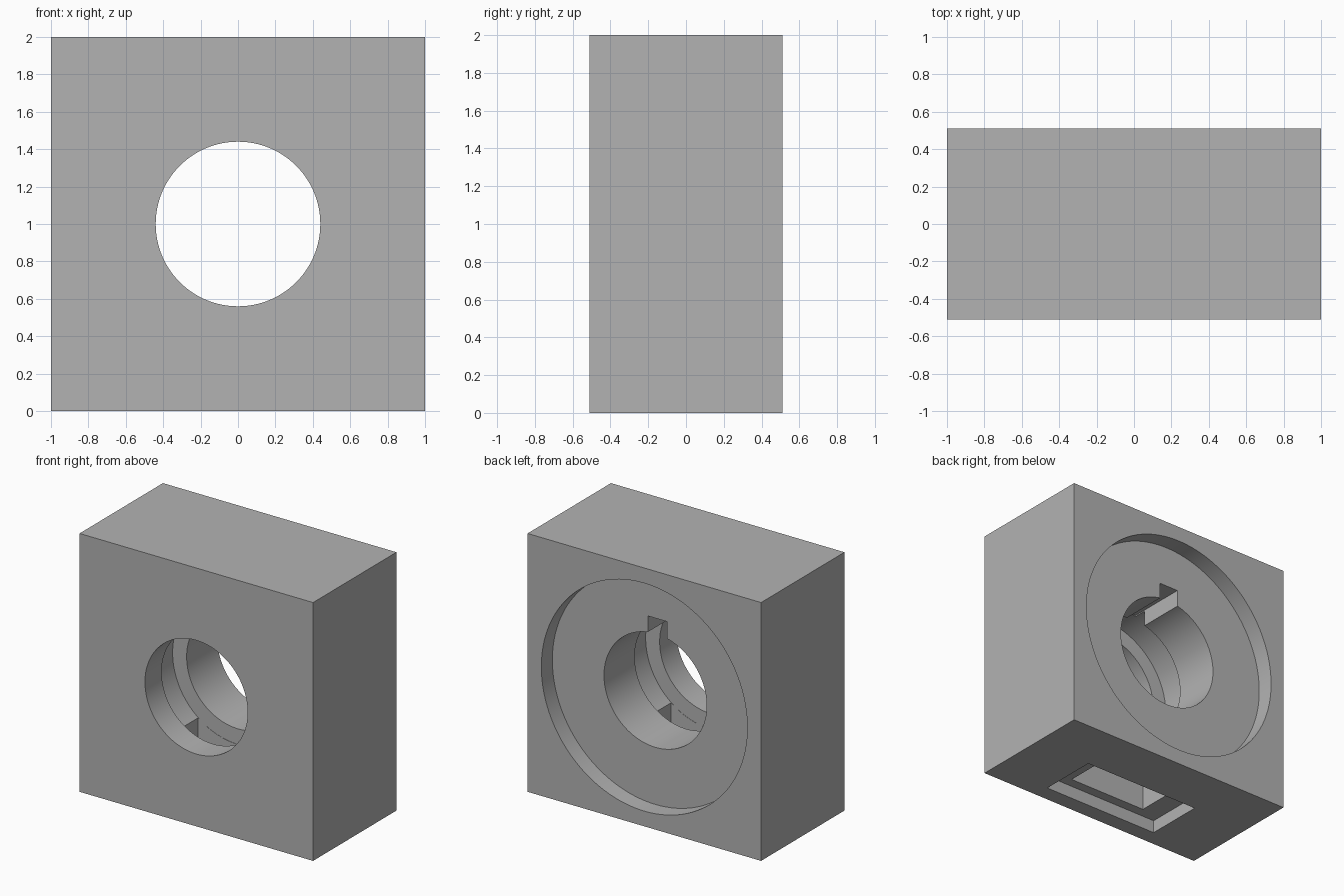
import bpy
import math

cube = bpy.data.objects.get("Cube")
if cube:
    bpy.data.objects.remove(cube, do_unlink=True)

HALF_DEPTH = 0.51
AXIS_Z = 1.0

grey = bpy.data.materials.new("plain_grey")
grey.use_nodes = True
colour = (0.45, 0.45, 0.45, 1)
grey.diffuse_color = colour
grey.node_tree.nodes["Principled BSDF"].inputs["Base Color"].default_value = colour


def box(name, x, y, z):
    """Box spanning the given (low, high) ranges."""
    bpy.ops.mesh.primitive_cube_add(size=1, location=[sum(r) / 2 for r in (x, y, z)])
    ob = bpy.context.object
    ob.name = name
    ob.scale = [r[1] - r[0] for r in (x, y, z)]
    bpy.ops.object.transform_apply(location=False, rotation=False, scale=True)
    ob.data.materials.append(grey)
    return ob


def bore(name, radius, y):
    """Cylinder along y between the given (low, high) range."""
    bpy.ops.mesh.primitive_cylinder_add(
        vertices=128, radius=radius, depth=y[1] - y[0],
        location=(0, sum(y) / 2, AXIS_Z), rotation=(math.pi / 2, 0, 0))
    ob = bpy.context.object
    ob.name = name
    ob.data.materials.append(grey)
    return ob


# Main block
block = box("housing_block", (-1, 1), (-HALF_DEPTH, HALF_DEPTH), (0, 2))

# Through bore, wide shallow back recess, hidden inner chamber, keyway, stepped bottom slot
cutters = [
    bore("through_bore_cutter", 0.44, (-0.7, 0.7)),
    bore("back_recess_cutter", 0.882, (0.375, 0.7)),
    bore("inner_chamber_cutter", 0.56, (-0.306, 0.0)),
    box("keyway_cutter", (-0.1, 0.065), (-0.1, 0.5), (1.2, 1.56)),
    box("slot_cutter", (-0.34, 0.34), (-0.304, -0.002), (-0.1, 0.8)),
    box("slot_step_cutter", (-0.508, 0.508), (-0.382, 0.085), (-0.1, 0.1)),
]
for cutter in cutters:
    mod = block.modifiers.new(cutter.name, "BOOLEAN")
    mod.operation = "DIFFERENCE"
    mod.solver = "EXACT"
    mod.object = cutter

# Bake the cuts, then drop the cutters
bpy.ops.object.select_all(action="DESELECT")
block.select_set(True)
bpy.context.view_layer.objects.active = block
for cutter in cutters:
    bpy.ops.object.modifier_apply(modifier=cutter.name)
for cutter in cutters:
    bpy.data.objects.remove(cutter, do_unlink=True)

bpy.ops.object.shade_smooth_by_angle(angle=math.radians(30))
